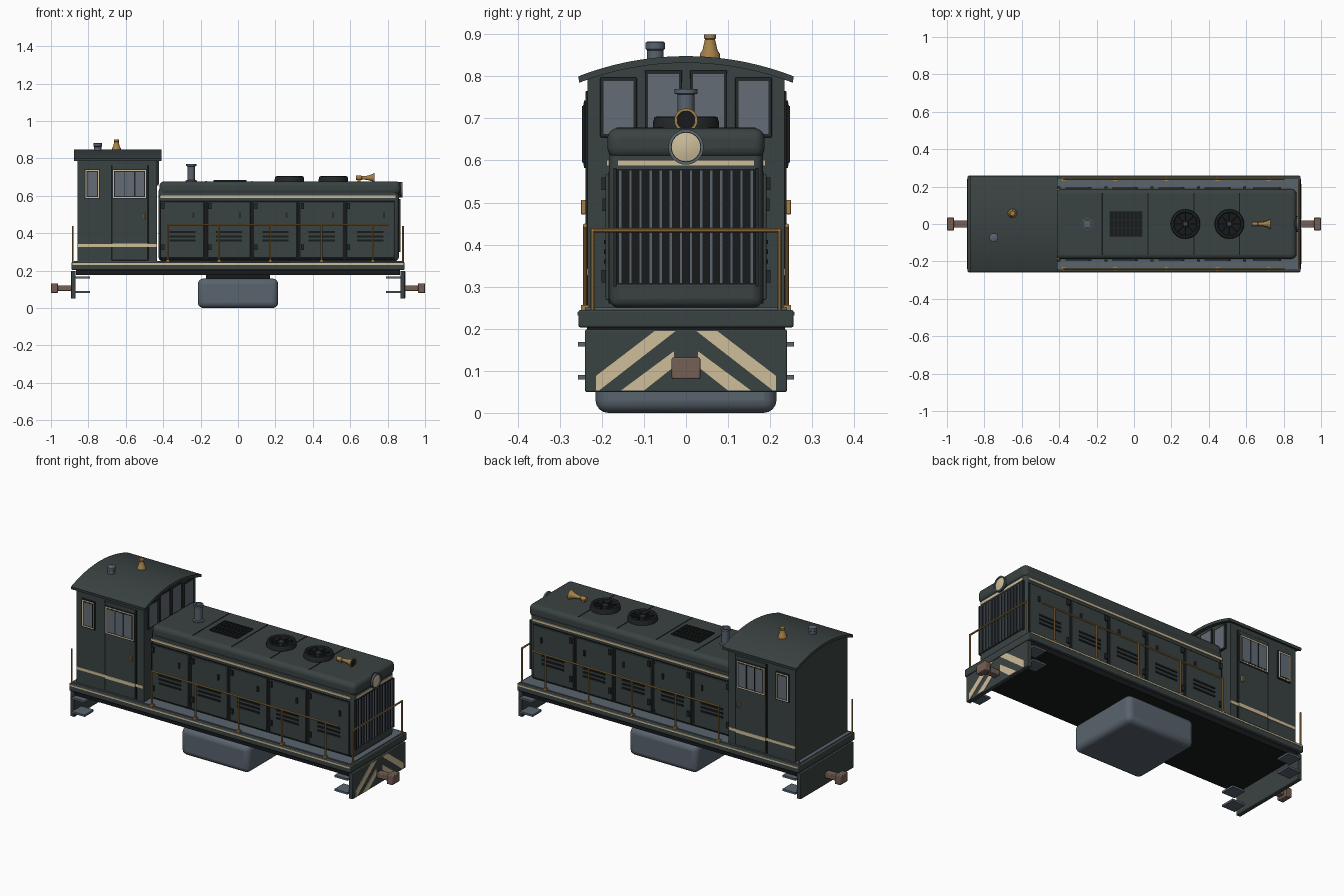
import bpy, bmesh, math
from mathutils import Vector, Matrix

if "Cube" in bpy.data.objects:
    bpy.data.objects.remove(bpy.data.objects["Cube"])


def material(name, r, g, b):
    m = bpy.data.materials.new(name)
    m.diffuse_color = (r, g, b, 1)
    m.use_nodes = True
    m.node_tree.nodes["Principled BSDF"].inputs["Base Color"].default_value = m.diffuse_color
    return m


GREEN = material("dark green paint", .042, .055, .054)
DARK = material("dark trim", .017, .021, .022)
BLACK = material("black", .009, .010, .011)
SLATE = material("slate metal", .10, .125, .155)
GLASS = material("window glass", .125, .15, .18)
CREAM = material("cream paint", .62, .51, .32)
BRASS = material("brass", .37, .215, .065)
BROWN = material("coupler brown", .175, .115, .09)


def finish(name, bm, mat, bevel=0, seg=3, smooth=True):
    bmesh.ops.recalc_face_normals(bm, faces=bm.faces)
    me = bpy.data.meshes.new(name)
    bm.to_mesh(me)
    bm.free()
    ob = bpy.data.objects.new(name, me)
    bpy.context.collection.objects.link(ob)
    me.materials.append(mat)
    if bevel:
        mod = ob.modifiers.new("bevel", 'BEVEL')
        mod.width, mod.segments, mod.limit_method = bevel, seg, 'ANGLE'
    if smooth:
        bpy.ops.object.select_all(action='DESELECT')
        ob.select_set(True)
        bpy.context.view_layer.objects.active = ob
        bpy.ops.object.shade_smooth_by_angle(angle=math.radians(35))
    return ob


def boxes(name, mat, items, bevel=0, seg=2, mirror=False):
    """Boxes given as x0, x1, y0, y1, z0, z1, optionally mirrored across y."""
    bm = bmesh.new()
    for x0, x1, y0, y1, z0, z1 in items:
        for s in ((1, -1) if mirror else (1,)):
            c = Vector(((x0 + x1) / 2, s * (y0 + y1) / 2, (z0 + z1) / 2))
            bmesh.ops.create_cube(bm, size=1, matrix=Matrix.Translation(c) @ Matrix.Diagonal(
                (x1 - x0, y1 - y0, z1 - z0, 1)))
    return finish(name, bm, mat, bevel, seg, bevel > 0)


def prism(name, mat, polys, x0, x1):
    """Extrude y-z outlines along x."""
    bm = bmesh.new()
    for pts in polys:
        f = bm.faces.new([bm.verts.new((x0, y, z)) for y, z in pts])
        r = bmesh.ops.extrude_face_region(bm, geom=[f])
        bmesh.ops.translate(bm, vec=(x1 - x0, 0, 0),
                            verts=[v for v in r['geom'] if isinstance(v, bmesh.types.BMVert)])
    return finish(name, bm, mat)


def lathe(name, mat, prof, at, along_x=False, n=32):
    """Turn a (radius, height) profile around z, or around x."""
    bm = bmesh.new()
    vs = [bm.verts.new((r, 0, h)) for r, h in prof]
    es = [bm.edges.new(p) for p in zip(vs, vs[1:])]
    bmesh.ops.spin(bm, geom=vs + es, axis=(0, 0, 1), cent=(0, 0, 0), angle=2 * math.pi, steps=n)
    bmesh.ops.remove_doubles(bm, verts=bm.verts, dist=1e-5)
    rot = Matrix.Rotation(math.pi / 2, 4, 'Y') if along_x else Matrix()
    bmesh.ops.transform(bm, matrix=Matrix.Translation(at) @ rot, verts=bm.verts)
    return finish(name, bm, mat)


def rods(name, mat, segments, r, n=10):
    bm = bmesh.new()
    for a, b in segments:
        a, b = Vector(a), Vector(b)
        q = (b - a).to_track_quat('Z', 'Y').to_matrix().to_4x4()
        bmesh.ops.create_cone(bm, cap_ends=True, segments=n, radius1=r, radius2=r,
                              depth=(b - a).length, matrix=Matrix.Translation((a + b) / 2) @ q)
    return finish(name, bm, mat)


# Underframe, deck and walkway
boxes("underframe", BLACK, [(-.865, .865, -.235, .235, .175, .205)])
boxes("deck", GREEN, [(-.89, .89, -.256, .256, .203, .245)], .005)
boxes("walkway_tread", SLATE, [(-.878, .878, -.24, .24, .243, .25)])
boxes("deck_stripe", CREAM, [(-.885, .885, .255, .258, .231, .24)], mirror=True)
boxes("fuel_tank", SLATE, [(-.215, .215, -.215, .215, 0, .157)], .03, 4)
boxes("tank_mount", BLACK, [(-.17, .17, -.16, .16, .15, .18)])

# Buffer beams, steps and couplers at both ends
ends = (1, -1)


def at_end(s, a, b):
    return (a, b) if s > 0 else (-b, -a)


boxes("buffer_beams", GREEN, [(*at_end(s, .868, .893), -.24, .24, .05, .198) for s in ends], .003)
boxes("corner_steps", SLATE, [(*at_end(s, .79, .872), .175, .257, z, z + .011)
                              for s in ends for z in (.079, .158)], mirror=True)
boxes("coupler_shanks", BROWN, [(*at_end(s, .89, .965), -.02, .02, .09, .12) for s in ends], .004)
boxes("coupler_heads", BROWN, [(*at_end(s, .963, 1), -.034, .034, .08, .132) for s in ends], .004)
chevrons = [[(.074, .195), (.024, .195), (.207, .053), (.214, .053), (.214, .088)],
            [(.028, .147), (.155, .053), (.10, .053), (.028, .11)]]
prism("warning_stripes", CREAM, [[(s * y, z) for y, z in p] for p in chevrons for s in ends], .892, .896)

# Engine hood with rounded cap
boxes("hood", GREEN, [(-.425, .86, -.183, .183, .25, .645)], .022, 3)
boxes("hood_cap", GREEN, [(-.42, .868, -.187, .187, .605, .677)], .025, 4)
boxes("hood_side_stripe", CREAM, [(-.42, .842, .183, .189, .587, .601)], mirror=True)
boxes("hood_nose_stripe", CREAM, [(.857, .864, -.163, .163, .587, .601)])
boxes("roof_seams", BLACK, [(x - .003, x + .003, -.165, .165, .674, .6785) for x in (-.17, .075, .32, .565)])

# Side doors with louvers, hinges and latches
spans = [(-.413, -.182), (-.163, .066), (.085, .315), (.333, .562), (.58, .835)]
boxes("door_gaps", BLACK, [(-.418, .84, .18, .1845, .26, .574)], mirror=True)
boxes("hood_doors", GREEN, [(a, b, .18, .191, .268, .568) for a, b in spans], .003, mirror=True)
boxes("door_louvers", BLACK, [((a + b) / 2 - .07, (a + b) / 2 + .07, .19, .195, z, z + .01)
                              for a, b in spans for z in (.355, .378, .401)], mirror=True)
boxes("door_hinges", DARK, [(a + .004, a + .02, .189, .201, z, z + .03)
                            for a, b in spans for z in (.31, .53)], mirror=True)
boxes("door_latches", DARK, [(b - .06, b - .05, .189, .198, .48, .51) for a, b in spans], mirror=True)

# Radiator grille on the nose
boxes("grille_recess", BLACK, [(.855, .862, -.167, .167, .305, .58)])
boxes("grille_bars", SLATE, [(.858, .87, -.156 + i * .024 - .004, -.156 + i * .024 + .004, .307, .577)
                             for i in range(14)])
boxes("grille_frame", DARK, [(.857, .868, .165, .172, .3, .582)], mirror=True)

# Headlight
lathe("headlight_housing", DARK, [(0, 0), (.04, 0), (.042, .025), (.034, .025), (.034, .018), (0, .018)],
      (.85, 0, .632), True)
lathe("headlight_rim", SLATE, [(.042, 0), (.042, .008), (.035, .008), (.035, 0)], (.872, 0, .632), True)
lathe("headlight_lens", CREAM, [(.036, 0), (.034, .004), (.018, .008), (0, .009)], (.871, 0, .632), True)

# Horn, exhaust stack and roof grille
lathe("horn", BRASS, [(0, 0), (.012, 0), (.012, .03), (.009, .034), (.011, .06), (.018, .085),
                      (.028, .1), (.022, .1), (.012, .08), (0, .08)], (.63, 0, .696), True)
lathe("horn_mouth", BLACK, [(.0225, 0), (0, .001)], (.7285, 0, .696), True)
boxes("horn_foot", BRASS, [(.64, .655, -.008, .008, .672, .69)])
lathe("exhaust_stack", SLATE, [(0, .67), (.03, .67), (.03, .682), (.02, .684), (.02, .757), (.027, .759),
                               (.027, .77), (.018, .77), (.018, .75), (0, .75)], (-.25, 0, 0))
boxes("roof_grille_base", BLACK, [(-.132, .046, -.07, .07, .672, .679)])
boxes("roof_grille_slats", DARK, [(-.132 + i * .0215, -.127 + i * .0215, -.07, .07, .678, .684)
                                  for i in range(9)] + [(-.132, .046, y, y + .005, .678, .683)
                                                        for y in (-.07, -.025, .02, .065)])

# Cooling fans
for k, x in enumerate((.275, .51)):
    lathe(f"fan_ring_{k}", DARK, [(.079, .67), (.079, .688), (.075, .703), (.066, .705), (.06, .7), (.06, .676)],
          (x, 0, 0))
    lathe(f"fan_well_{k}", BLACK, [(.062, .68), (0, .6805)], (x, 0, 0))
    lathe(f"fan_hub_{k}", GREEN, [(.016, .678), (.016, .697), (.012, .7), (0, .7)], (x, 0, 0), n=16)
    rods(f"fan_spokes_{k}", DARK, [((x, 0, .694), (x + .064 * math.cos(a), .064 * math.sin(a), .694))
                                   for a in (i * math.pi / 4 for i in range(8))], .004, 6)


# Cab with arched roof
def arch(y, top):
    return top - .707 + math.sqrt(.707 ** 2 - y * y)


def arc_points(w, top, n=24):
    return [(y, arch(y, top)) for y in (w - 2 * w * i / n for i in range(n + 1))]


prism("cab", GREEN, [[(-.234, .25), (.234, .25)] + arc_points(.234, .838)], -.857, -.432)
prism("cab_roof", GREEN, [arc_points(.256, .848) + arc_points(.254, .832)[::-1]], -.877, -.41)
boxes("cab_doors", GREEN, [(-.672, -.482, .23, .239, .255, .765)], .002, mirror=True)
boxes("door_seams", BLACK, [(x - .003, x + .003, .23, .2365, .255, .765) for x in (-.675, -.479)], mirror=True)
boxes("cab_stripe", CREAM, [(-.855, -.672, .232, .237, .327, .343), (-.672, -.482, .236, .242, .325, .345),
                            (-.482, -.434, .232, .237, .327, .343)], mirror=True)
boxes("cab_handles", BRASS, [(-.508, -.498, .238, .25, .472, .506)], .002, mirror=True)

# Cab windows: dark surround, cream outline, then glass and mullions
side_windows = [(-.815, -.742), (-.668, -.492)]
for name, mat, y, g in (("side_window_surround", DARK, .242, .005), ("side_window_trim", CREAM, .2435, 0),
                        ("side_window_inner", DARK, .2445, -.006), ("side_window_glass", GLASS, .2455, -.011)):
    boxes(name, mat, [(a - g, b + g, .23, y, .587 - g, .738 + g) for a, b in side_windows], mirror=True)
boxes("side_window_mullions", DARK, [(-.557, -.549, .24, .2475, .595, .73),
                                     (-.607, -.603, .24, .247, .595, .73)], mirror=True)
front_windows = [(.009, .098, .655, .814), (.117, .204, .655, .797)]
boxes("front_window_frames", DARK, [(-.44, -.424, *w) for w in front_windows], .002, mirror=True)
boxes("front_window_glass", GLASS, [(-.43, -.4225, a + .008, b - .008, c + .008, d - .008)
                                    for a, b, c, d in front_windows], mirror=True)

# Roof vent and bell
lathe("roof_vent", SLATE, [(.02, .82), (.02, .862), (.023, .865), (.023, .88), (.018, .883), (0, .883)],
      (-.75, -.073, 0))
lathe("bell", BRASS, [(.024, .835), (.024, .853), (.018, .862), (.012, .888), (.014, .89), (.014, .9), (0, .9)],
      (-.65, .057, 0))

# Brass handrails
posts = [-.375 + .274 * i for i in range(5)]
side = [((x, s * .24, .248), (x, s * .24, .445)) for x in posts for s in ends]
side += [((-.378, s * .24, .445), (.805, s * .24, .445)) for s in ends]
rods("side_handrails", BRASS, side, .005)
boxes("handrail_feet", BRASS, [(x - .01, x + .01, .23, .25, .245, .256) for x in posts], mirror=True)
rods("front_handrail", BRASS, [((.882, s * .222, .243), (.882, s * .222, .437)) for s in ends]
     + [((.882, -.226, .434), (.882, .226, .434))], .005)
rods("rear_handrail_posts", BRASS, [((-.884, s * .24, .243), (-.884, s * .24, .437)) for s in ends], .005)
